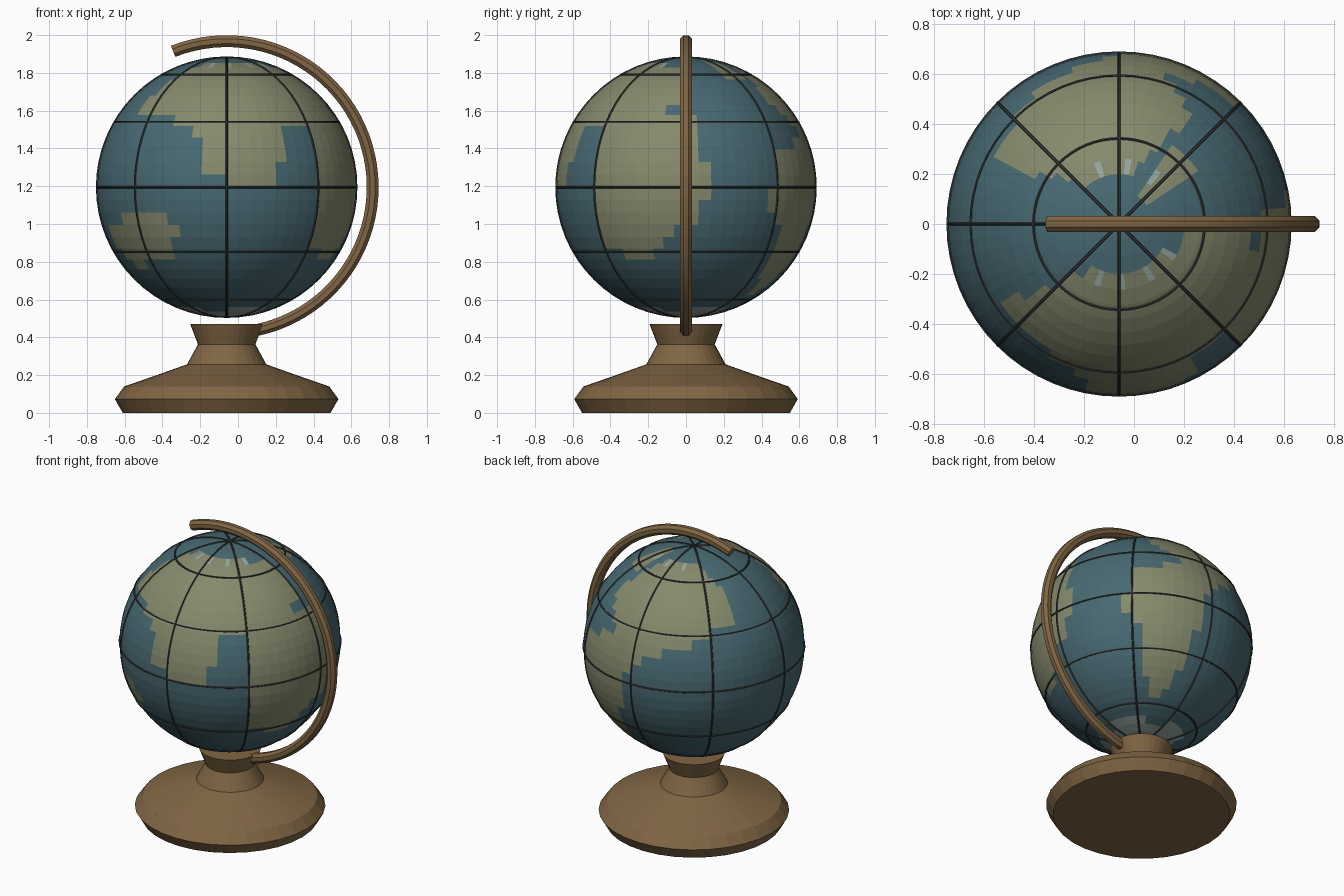
import bpy, bmesh, math
from mathutils import Matrix, Vector

if "Cube" in bpy.data.objects:
    bpy.data.objects.remove(bpy.data.objects["Cube"])

CENTRE = Vector((-0.06, 0, 1.195))
RADIUS = 0.687
SEGMENTS = 64
CELL = 360 / SEGMENTS


def material(name, r, g, b):
    mat = bpy.data.materials.new(name)
    mat.use_nodes = True
    mat.diffuse_color = (r, g, b, 1)
    mat.node_tree.nodes["Principled BSDF"].inputs["Base Color"].default_value = (r, g, b, 1)
    return mat


OCEAN = material("ocean blue", 0.065, 0.142, 0.17)
LAND = material("land green", 0.235, 0.254, 0.15)
ICE = material("polar ice", 0.3, 0.38, 0.35)
WOOD = material("brown wood", 0.216, 0.133, 0.058)
LINE = material("dark line", 0.035, 0.042, 0.04)


def finish(name, bm, matrix, *mats):
    bm.transform(matrix)
    mesh = bpy.data.meshes.new(name)
    bm.to_mesh(mesh)
    bm.free()
    for mat in mats:
        mesh.materials.append(mat)
    obj = bpy.data.objects.new(name, mesh)
    bpy.context.collection.objects.link(obj)
    return obj


def revolve(name, profile, closed, mat, matrix, start=0, sweep=360, steps=SEGMENTS):
    """Spin an (r, z) profile about z, then cap any open ends."""
    bm = bmesh.new()
    turn = Matrix.Rotation(math.radians(start), 3, 'Z')
    verts = [bm.verts.new(turn @ Vector((r, 0, z))) for r, z in profile]
    pairs = list(zip(verts, verts[1:]))
    if closed:
        pairs.append((verts[-1], verts[0]))
    edges = [bm.edges.new(p) for p in pairs]
    bmesh.ops.spin(bm, geom=verts + edges, cent=(0, 0, 0), axis=(0, 0, 1),
                   angle=math.radians(sweep), steps=steps)
    bmesh.ops.remove_doubles(bm, verts=bm.verts, dist=0.0002)
    rim = [e for e in bm.edges if e.is_boundary]
    if rim:
        bmesh.ops.holes_fill(bm, edges=rim, sides=0)
    bmesh.ops.recalc_face_normals(bm, faces=bm.faces)
    return finish(name, bm, matrix, mat)


def tube(radius, thickness, sides, height=0):
    """Round cross-section for rings, as (r, z) points."""
    turns = [math.tau * (k + 0.5) / sides for k in range(sides)]
    return [(radius + thickness * math.cos(t), height + thickness * math.sin(t)) for t in turns]


# Land masses: top row, then one (first, last) column span per row going south
CONTINENTS = [
    # northern landmass, west part reaching the equator
    (12, [(-6, 11), (-8, 16), (-8, 16), (-9, 16), (-9, 16), (-10, 16), (-10, 14),
          (-5, 17), (-3, 5), (-2, 5), (-2, 5), (-2, 4), (0, 4)]),
    # east part, tapering to the south
    (4, [(8, 17), (8, 17), (8, 17), (8, 18), (8, 18), (8, 18), (8, 17), (8, 17),
         (8, 15), (8, 14), (10, 13)]),
    # rear northern landmass
    (12, [(29, 40), (28, 41), (27, 42), (27, 43), (26, 43), (26, 43), (27, 43),
          (28, 40), (29, 38), (27, 35)]),
    # rear southern landmass
    (2, [(24, 33), (24, 32), (24, 31), (23, 31), (23, 31), (24, 31), (25, 30),
         (25, 30), (25, 30), (25, 30), (25, 29), (26, 29), (26, 28)]),
    # northern island
    (13, [(22, 26)] * 4),
    # southern island
    (-3, [(-10, -5), (-13, -4), (-13, -5), (-12, -5), (-11, -9)]),
]
land_cells = set()
for top, spans in CONTINENTS:
    for k, (first, last) in enumerate(spans):
        land_cells.update((c % SEGMENTS, top - k) for c in range(first, last))


def surface(column, row):
    if row <= -14 or (row == -13 and column % 16 < 10):
        return 2
    if (column, row) in land_cells:
        # frosty northern shore
        return 2 if row == 12 and column % 5 == 0 else 1
    return 0


# Globe ball, coloured cell by cell
bm = bmesh.new()
bmesh.ops.create_uvsphere(bm, u_segments=SEGMENTS, v_segments=SEGMENTS // 2, radius=RADIUS)
for face in bm.faces:
    p = face.calc_center_median().normalized()
    longitude = math.degrees(math.atan2(p.x, -p.y))
    latitude = math.degrees(math.asin(p.z))
    column = math.floor(longitude / CELL) % SEGMENTS
    face.material_index = surface(column, math.floor(latitude / CELL))
at_globe = Matrix.Translation(CENTRE)
finish("globe", bm, at_globe, OCEAN, LAND, ICE)

# Raised latitude and longitude lines
for degrees in range(-60, 61, 30):
    a = math.radians(degrees)
    revolve("latitude_line", tube(RADIUS * math.cos(a), 0.006, 6, RADIUS * math.sin(a)),
            True, LINE, at_globe)
upright = Matrix.Rotation(math.radians(-90), 4, 'X')
for k in range(4):
    spin = Matrix.Rotation(math.radians(45 * k), 4, 'Z')
    revolve("longitude_line", tube(RADIUS, 0.006, 6), True, LINE, at_globe @ spin @ upright)

# Curved support arm
revolve("support_arm", tube(0.773, 0.034, 8), True, WOOD, at_globe @ upright,
        start=-111.5, sweep=190.5, steps=48)

# Turned pedestal
PEDESTAL = [(0.55, 0), (0.592, 0.073), (0.543, 0.14), (0.37, 0.2), (0.21, 0.257),
            (0.152, 0.363), (0.193, 0.47)]
revolve("pedestal", PEDESTAL, False, WOOD, Matrix.Translation((CENTRE.x, 0, 0)), steps=32)
